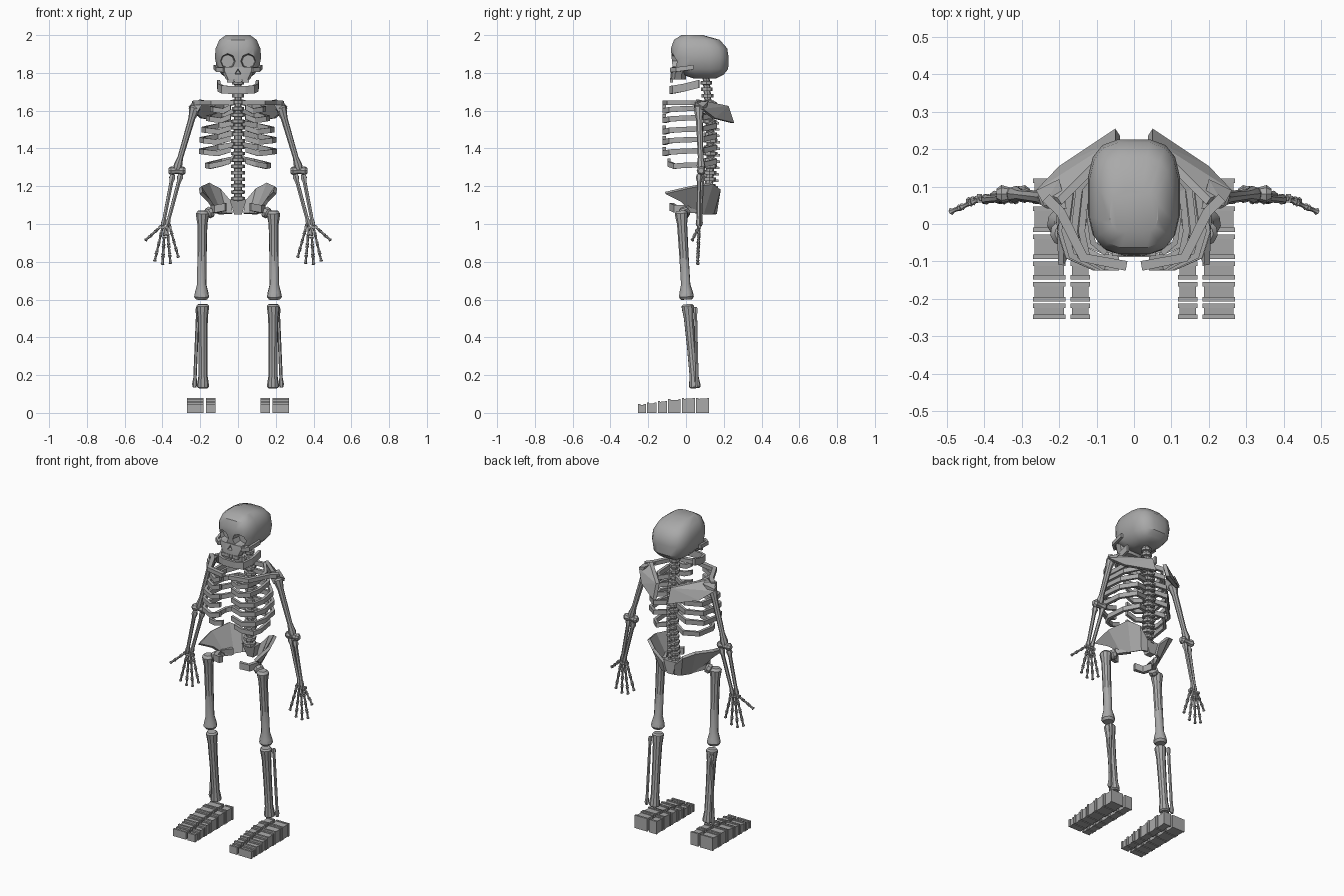
import bpy
import bmesh
from math import cos, sin, pi, copysign, radians
from mathutils import Vector, Matrix

if "Cube" in bpy.data.objects:
    bpy.data.objects.remove(bpy.data.objects["Cube"])

bone_grey = bpy.data.materials.new("bone grey")
bone_grey.use_nodes = True
colour = (0.4, 0.4, 0.4, 1)
bone_grey.diffuse_color = colour
bone_grey.node_tree.nodes["Principled BSDF"].inputs["Base Color"].default_value = colour


def finish(name, bm, mirror=False, smooth=True):
    """Turn a bmesh into an object, optionally mirrored to the other side."""
    bmesh.ops.recalc_face_normals(bm, faces=bm.faces)
    mesh = bpy.data.meshes.new(name)
    bm.to_mesh(mesh)
    bm.free()
    mesh.materials.append(bone_grey)
    obj = bpy.data.objects.new(name, mesh)
    bpy.context.collection.objects.link(obj)
    if smooth:
        bpy.ops.object.select_all(action='DESELECT')
        obj.select_set(True)
        bpy.context.view_layer.objects.active = obj
        bpy.ops.object.shade_smooth_by_angle(angle=radians(35))
    if mirror:
        obj.modifiers.new("Mirror", 'MIRROR').use_mirror_merge = False
    return obj


def add_loft(bm, rings):
    """Skin a list of point rings and cap both ends."""
    rows = [[bm.verts.new(p) for p in ring] for ring in rings]
    n = len(rows[0])
    for a, b in zip(rows, rows[1:]):
        for i in range(n):
            j = (i + 1) % n
            bm.faces.new((a[i], a[j], b[j], b[i]))
    bm.faces.new(rows[0])
    bm.faces.new(rows[-1])


def add_bone(bm, start, end, profile, sides=8):
    """Round bone between two points; profile = (fraction, radius) pairs."""
    start, end = Vector(start), Vector(end)
    quat = (end - start).to_track_quat('Z', 'Y')
    add_loft(bm, [[start.lerp(end, f) + quat @ Vector(
        (r * cos(2 * pi * i / sides), r * sin(2 * pi * i / sides), 0))
        for i in range(sides)] for f, r in profile])


def add_band(bm, path, height, thick):
    """Upright strap following a path."""
    pts = [Vector(p) for p in path]
    rings = []
    for i, p in enumerate(pts):
        t = pts[min(i + 1, len(pts) - 1)] - pts[max(i - 1, 0)]
        side = Vector((t.y, -t.x, 0)).normalized() * thick / 2
        up = Vector((0, 0, height / 2))
        rings.append([p + side + up, p - side + up, p - side - up, p + side - up])
    add_loft(bm, rings)


def add_box(bm, x0, x1, y0, y1, z0, z1, z2=None):
    """Block from y0 to y1 whose top runs from z1 to z2."""
    z2 = z1 if z2 is None else z2
    add_loft(bm, [[(x0, y, z0), (x1, y, z0), (x1, y, z), (x0, y, z)]
                  for y, z in ((y0, z1), (y1, z2))])


def add_hull(bm, points):
    verts = [bm.verts.new(p) for p in points]
    bmesh.ops.convex_hull(bm, input=verts)


def stack(name, rows, sides=16, power=0.65):
    """Rounded block from (z, half width, front y, back y) rows."""
    bm = bmesh.new()
    rings = []
    for z, w, f, b in rows:
        ring = []
        for i in range(sides):
            t = 2 * pi * (i + 0.5) / sides
            c, s = cos(t), sin(t)
            ring.append((w * copysign(abs(c) ** power, c),
                         (f + b) / 2 + (b - f) / 2 * copysign(abs(s) ** power, s), z))
        rings.append(ring)
    add_loft(bm, rings)
    return finish(name, bm)


def carve(obj, centre, inner, outer, sides):
    """Cut a tapered hollow into the face from the front."""
    bm = bmesh.new()
    bmesh.ops.create_cone(bm, cap_ends=True, segments=sides, radius1=inner,
                          radius2=outer, depth=0.1, matrix=Matrix.Translation(centre)
                          @ Matrix.Rotation(pi / 2, 4, 'X'))
    cutter = finish("socket_cutter", bm, smooth=False)
    cutter.hide_render = True
    mod = obj.modifiers.new("Socket", 'BOOLEAN')
    mod.operation, mod.object, mod.solver = 'DIFFERENCE', cutter, 'EXACT'
    bpy.context.view_layer.objects.active = obj
    bpy.ops.object.modifier_apply(modifier=mod.name)
    bpy.data.objects.remove(cutter)


# Skull, upper jaw and hollows
cranium = stack("cranium", [
    (1.77, .055, .04, .16), (1.79, .085, -.02, .2), (1.82, .112, -.072, .225),
    (1.88, .124, -.078, .228), (1.93, .12, -.082, .22), (1.975, .1, -.065, .18),
    (2, .065, -.025, .09)])
upper_jaw = stack("upper_jaw", [
    (1.765, .065, -.085, .0), (1.79, .078, -.083, .0), (1.83, .1, -.076, .02)], 12)
for x in (-.055, .055):
    carve(cranium, (x, -.07, 1.862), .034, .046, 8)
for part in (cranium, upper_jaw):
    carve(part, (0, -.085, 1.803), .014, .026, 3)

# Cheekbones
bm = bmesh.new()
add_band(bm, [(.075, -.078, 1.815), (.11, -.05, 1.818), (.122, .04, 1.83)], .024, .015)
finish("cheekbones", bm, mirror=True)

# Upper teeth
bm = bmesh.new()
for i in range(6):
    x = (i - 2.5) * .02
    add_box(bm, x - .009, x + .009, -.086, -.07, 1.748, 1.768)
finish("teeth", bm, smooth=False)

# Lower jaw
bm = bmesh.new()
half = [(.103, .07, 1.742), (.1, -.01, 1.722), (.08, -.065, 1.712), (.04, -.08, 1.71)]
add_band(bm, half + [(-x, y, z) for x, y, z in reversed(half)], .042, .016)
finish("lower_jaw", bm, smooth=False)

# Spine: round bodies with discs and rear spurs
bm = bmesh.new()
for i in range(20):
    z = 1.135 + i * .034
    y = .115 + .015 * cos((z - 1.4) * 6)
    r = .036 if i < 14 else .031
    add_bone(bm, (0, y, z - .017), (0, y, z + .017),
             [(0, .6 * r), (.2, .6 * r), (.25, r), (.75, r), (.8, .6 * r), (1, .6 * r)])
    if i < 15:
        add_box(bm, -.01, .01, y + .02, y + .05, z - .015, z + .003, z - .003)
finish("spine", bm)

# Ribs
bm = bmesh.new()
ribs = [(1.61, .14), (1.56, .16), (1.5, .185), (1.445, .195), (1.385, .197), (1.31, .165)]
for z, w in ribs:
    last = z < 1.35
    front = -.09 if last else -.115
    add_band(bm, [(.02, .125, z + .035), (w * .55, .155, z + .02), (w * .92, .09, z + .004),
                  (w, -.02, z), (w * .9, front + .03, z - .004),
                  (w * .55, front, z - .012 + .02 * last),
                  (.04, front, z + .008 + .015 * last)], .028, .018)
finish("ribs", bm, mirror=True, smooth=False)

# Collar bones
bm = bmesh.new()
add_band(bm, [(.235, .07, 1.64), (.195, .03, 1.643), (.135, -.09, 1.643),
              (.02, -.112, 1.643)], .024, .026)
finish("collar_bones", bm, mirror=True, smooth=False)

# Shoulder blades
bm = bmesh.new()
blade = [Vector(p) for p in ((.05, .225, 1.625), (.205, .07, 1.658), (.05, .255, 1.535),
                             (.2, .155, 1.56), (.262, .09, 1.61))]
add_hull(bm, blade + [p - Vector((.012, .018, 0)) for p in blade])
add_hull(bm, [(.18, .04, 1.65), (.24, .05, 1.645), (.262, .09, 1.62), (.2, .12, 1.65),
              (.215, .045, 1.59), (.24, .1, 1.59)])
finish("shoulder_blades", bm, mirror=True, smooth=False)

# Pelvis wings
bm = bmesh.new()
upper = [(.04, .165, 1.12), (.1, .178, 1.185), (.16, .14, 1.215), (.2, .02, 1.195),
         (.195, -.11, 1.165)]
lower = [(.03, .155, 1.055), (.065, .14, 1.055), (.095, .09, 1.055), (.115, .03, 1.065),
         (.155, -.03, 1.125)]
top_row = [bm.verts.new(p) for p in upper]
low_row = [bm.verts.new(p) for p in lower]
for i in range(4):
    bm.faces.new((top_row[i], top_row[i + 1], low_row[i + 1], low_row[i]))
wings = finish("hip_wings", bm, smooth=False)
wings.modifiers.new("Thickness", 'SOLIDIFY').thickness = .018
wings.modifiers["Thickness"].offset = 0
wings.modifiers.new("Mirror", 'MIRROR').use_mirror_merge = False

# Lower hip prongs and tail of the spine
bm = bmesh.new()
add_band(bm, [(.095, .08, 1.075), (.135, .01, 1.08), (.115, -.055, 1.08),
              (.065, -.075, 1.09)], .04, .024)
finish("hip_prongs", bm, mirror=True, smooth=False)
bm = bmesh.new()
add_hull(bm, [(x * s, y, z) for s in (-1, 1) for x, y, z in (
    (.045, .1, 1.13), (.045, .16, 1.13), (.02, .12, 1.05), (.02, .16, 1.05))])
finish("sacrum", bm, smooth=False)

# Thigh bones
bm = bmesh.new()
add_bone(bm, (.188, -.025, 1.07), (.193, .003, .6),
         [(0, .024), (.03, .036), (.09, .032), (.15, .027), (.5, .025), (.83, .025),
          (.92, .036), (.97, .04), (1, .03)], 10)
add_bone(bm, (.185, -.025, 1.04), (.135, .0, 1.07),
         [(0, .022), (.4, .02), (.55, .03), (.85, .03), (1, .016)])
finish("thigh_bones", bm, mirror=True)

# Shin bones
bm = bmesh.new()
add_bone(bm, (.187, .008, .575), (.185, .048, .13),
         [(0, .026), (.02, .034), (.07, .032), (.16, .027), (.5, .024), (.85, .024),
          (.95, .031), (.985, .031), (1, .022)], 10)
add_bone(bm, (.212, .05, .56), (.23, .06, .135),
         [(0, .009), (.03, .013), (.1, .009), (.88, .009), (.96, .014), (1, .009)], 6)
finish("shin_bones", bm, mirror=True)

# Feet: two rows of blocks with slightly raised rims
bm = bmesh.new()
joints = [-.257, -.21, -.152, -.097, -.025, .05, .125]
for x0, x1 in ((.118, .17), (.183, .27)):
    for i, (a, b) in enumerate(zip(joints, joints[1:])):
        top = min(.046 + i * .009, .08)
        gap = .003
        add_box(bm, x0 + .004, x1 - .004, a + gap, b - gap, 0, top - .006, top - .003)
        for y in (a + gap, b - gap - .012):
            add_box(bm, x0, x1, y, y + .012, 0, top)
finish("feet", bm, mirror=True, smooth=False)

# Upper arms
bm = bmesh.new()
add_bone(bm, (.225, .068, 1.625), (.325, .08, 1.285),
         [(0, .018), (.03, .028), (.1, .025), (.2, .018), (.8, .015), (.93, .023), (1, .018)])
add_bone(bm, (.278, .08, 1.282), (.368, .08, 1.282),
         [(0, .014), (.15, .024), (.4, .018), (.6, .018), (.85, .024), (1, .014)])
finish("upper_arms", bm, mirror=True)

# Forearms
bm = bmesh.new()
limb = [(0, .013), (.06, .018), (.15, .011), (.85, .01), (.95, .014), (1, .01)]
add_bone(bm, (.303, .085, 1.262), (.376, .075, .99), limb, 6)
add_bone(bm, (.345, .07, 1.262), (.398, .065, .99), limb, 6)
finish("forearms", bm, mirror=True)

# Hands: wrist row, then four fingers and a thumb in knuckled segments
bm = bmesh.new()
knuckle = [(0, .007), (.1, .01), (.3, .006), (.7, .006), (.88, .01), (.97, .006)]
fingers = [((.365, 1), (.315, .82), 4), ((.376, .985), (.357, .787), 4),
           ((.388, .985), (.4, .782), 4), ((.398, .99), (.442, .8), 4),
           ((.405, .99), (.492, .912), 3)]
for (x0, z0), (x1, z1), count in fingers:
    a = Vector((x0, .07, z0))
    b = Vector((x1, .062 if count == 4 else .032, z1))
    for i in range(count):
        add_bone(bm, a.lerp(b, i / count), a.lerp(b, (i + 1) / count), knuckle, 6)
for i in range(4):
    add_box(bm, .352 + i * .018, .366 + i * .018, .058, .08, .976, .99)
finish("hands", bm, mirror=True)
